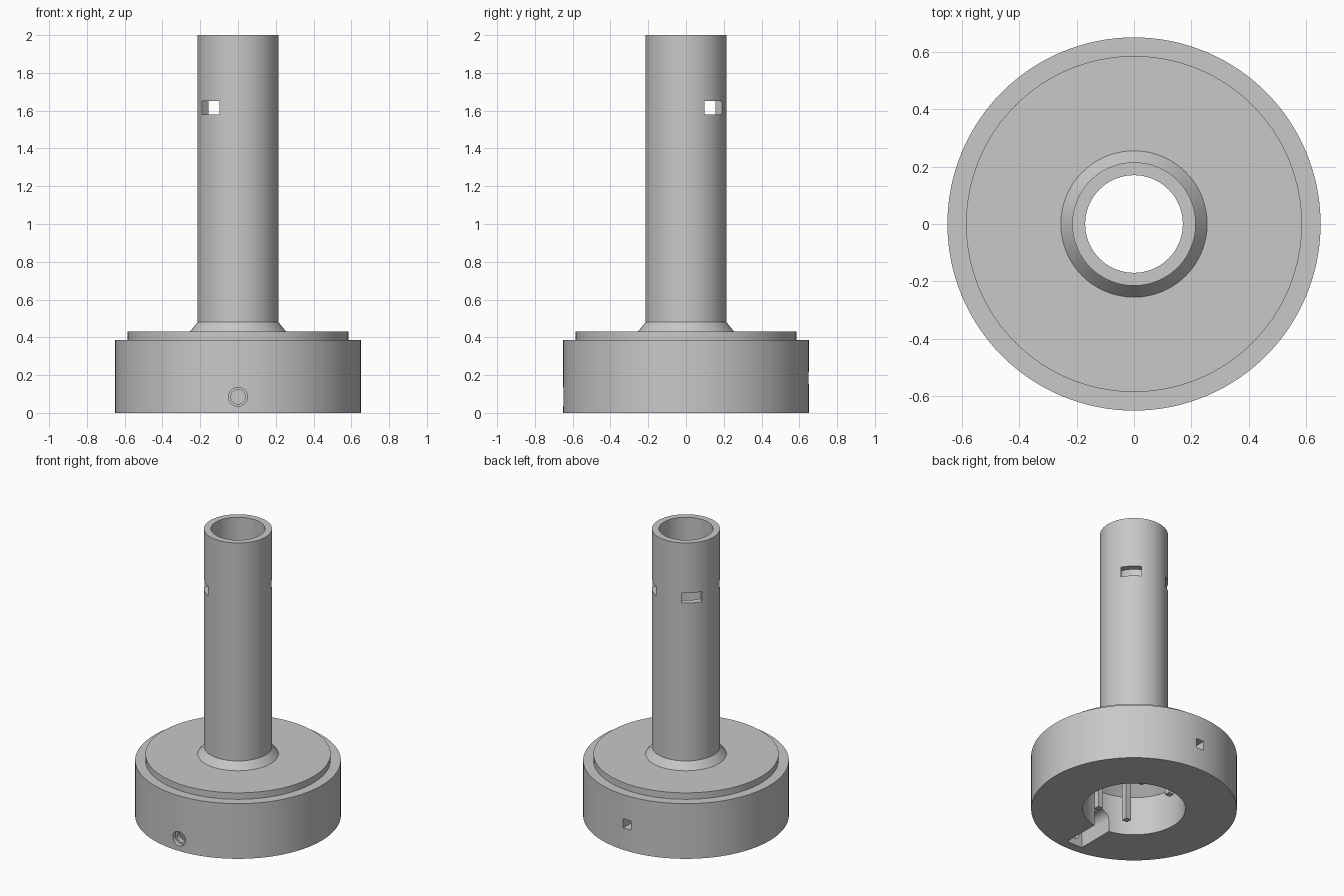
import bpy, bmesh, math
from mathutils import Matrix, Vector

cube = bpy.data.objects.get("Cube")
if cube:
    bpy.data.objects.remove(cube, do_unlink=True)

grey = bpy.data.materials.new("plain grey")
grey.use_nodes = True
colour = (0.58, 0.58, 0.58, 1)
grey.diffuse_color = colour
grey.node_tree.nodes["Principled BSDF"].inputs["Base Color"].default_value = colour


def make(name, bm):
    bmesh.ops.recalc_face_normals(bm, faces=bm.faces)
    mesh = bpy.data.meshes.new(name)
    bm.to_mesh(mesh)
    bm.free()
    mesh.materials.append(grey)
    obj = bpy.data.objects.new(name, mesh)
    bpy.context.collection.objects.link(obj)
    return obj


def lathe(name, profile, steps=128):
    bm = bmesh.new()
    verts = [bm.verts.new((r, 0, z)) for r, z in profile]
    edges = [bm.edges.new((v, verts[i - 1])) for i, v in enumerate(verts)]
    bmesh.ops.spin(bm, geom=verts + edges, cent=(0, 0, 0), axis=(0, 0, 1),
                   angle=math.tau, steps=steps, use_duplicate=False)
    bmesh.ops.remove_doubles(bm, verts=bm.verts, dist=0.0001)
    return make(name, bm)


def box(name, centre, size, turn=0):
    bm = bmesh.new()
    mat = (Matrix.Rotation(turn, 4, 'Z') @ Matrix.Translation(centre)
           @ Matrix.Diagonal((*size, 1)))
    bmesh.ops.create_cube(bm, size=1, matrix=mat)
    return make(name, bm)


def rod_y(name, radius, y0, y1, z):
    bm = bmesh.new()
    mat = Matrix.Translation((0, (y0 + y1) / 2, z)) @ Matrix.Rotation(math.pi / 2, 4, 'X')
    bmesh.ops.create_cone(bm, cap_ends=True, segments=40, radius1=radius,
                          radius2=radius, depth=y1 - y0, matrix=mat)
    return make(name, bm)


def cut(target, cutter):
    cutter.hide_render = True
    mod = target.modifiers.new("cut", 'BOOLEAN')
    mod.operation = 'DIFFERENCE'
    mod.solver = 'EXACT'
    mod.object = cutter
    bpy.context.view_layer.objects.active = target
    bpy.ops.object.modifier_apply(modifier=mod.name)
    bpy.data.objects.remove(cutter, do_unlink=True)


# Round base, stepped lid, collar and hollow column with a funnel inside
body = lathe("base_and_column", [
    (0.65, 0), (0.65, 0.385), (0.585, 0.385), (0.585, 0.43), (0.255, 0.43),
    (0.215, 0.48), (0.215, 2), (0.17, 2), (0.17, 0.425), (0.325, 0.27), (0.325, 0)])

# Three windows near the top of the column
for deg in (45, 135, 225):
    cut(body, box("window_cutter", (0.2, 0, 1.615), (0.16, 0.132, 0.07), math.radians(deg)))

# Arched channel under the base, open at the bottom
SCREW_Z = 0.085
bm = bmesh.new()
arch = [(-0.06, -0.05), (0.06, -0.05)]
arch += [(0.06 * math.cos(a), SCREW_Z + 0.06 * math.sin(a))
         for a in (math.pi * i / 16 for i in range(17))]
face = bm.faces.new([bm.verts.new((x, -0.585, z)) for x, z in arch])
ext = bmesh.ops.extrude_face_region(bm, geom=[face])
bmesh.ops.translate(bm, vec=Vector((0, 0.385, 0)),
                    verts=[v for v in ext["geom"] if isinstance(v, bmesh.types.BMVert)])
cut(body, make("channel_cutter", bm))

# Stepped screw hole at the front
cut(body, rod_y("screw_cutter", 0.038, -0.7, -0.55, SCREW_Z))
cut(body, rod_y("screw_head_cutter", 0.05, -0.7, -0.62, SCREW_Z))

# Square port at the back
cut(body, box("port_cutter", (0, 0.5, 0.185), (0.06, 0.5, 0.065)))

bpy.ops.object.select_all(action='DESELECT')
body.select_set(True)
bpy.context.view_layer.objects.active = body
bpy.ops.object.shade_smooth_by_angle(angle=math.radians(30))

# Four posts hanging inside the base
for x, side in ((-0.115, "right"), (0.115, "left")):
    for y, end in ((-0.21, "front"), (0.21, "back")):
        box(f"{end}_{side}_post", (x, y, 0.23), (0.04, 0.04, 0.35))
